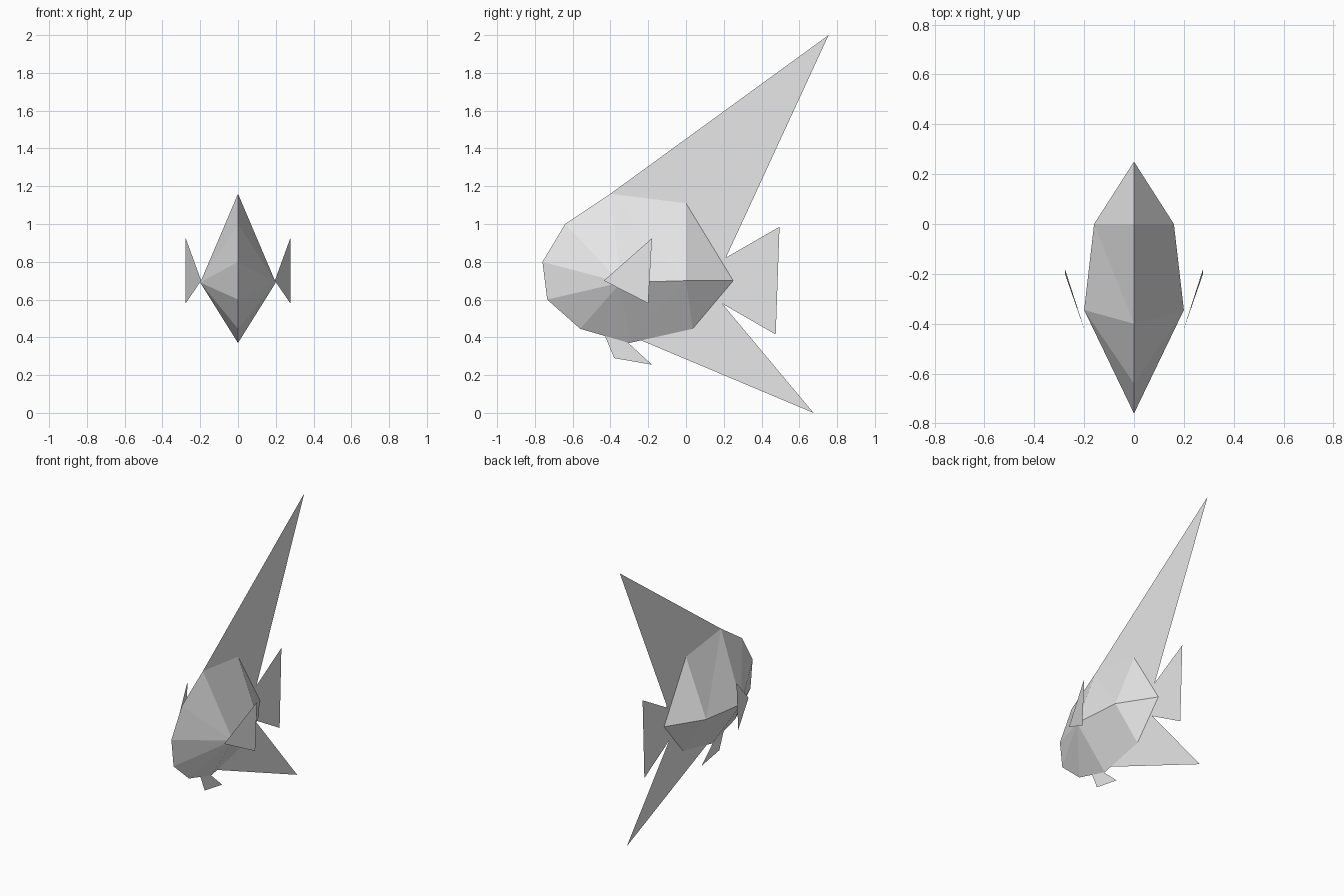
import bpy
import bmesh

cube = bpy.data.objects.get("Cube")
if cube:
    bpy.data.objects.remove(cube, do_unlink=True)

grey = bpy.data.materials.new("light_grey")
grey.use_nodes = True
COLOUR = (0.8, 0.8, 0.8, 1)
grey.diffuse_color = COLOUR
grey.node_tree.nodes["Principled BSDF"].inputs["Base Color"].default_value = COLOUR


def finish(name, bm):
    mesh = bpy.data.meshes.new(name)
    bm.to_mesh(mesh)
    bm.free()
    mesh.materials.append(grey)
    obj = bpy.data.objects.new(name, mesh)
    bpy.context.collection.objects.link(obj)
    return obj


def fin(name, points):
    """Thin single-sheet fin from its corner points."""
    bm = bmesh.new()
    bm.faces.new([bm.verts.new(p) for p in points])
    return finish(name, bm)


# Body: side outline from the tail tip over the back, nose and belly
outline = [(0.25, 0.70), (0.0, 1.11), (-0.40, 1.16), (-0.64, 1.0),
           (-0.76, 0.80), (-0.735, 0.60), (-0.56, 0.445),
           (-0.30, 0.37), (0.035, 0.445)]
bm = bmesh.new()
for side in (1, -1):
    rim = [bm.verts.new((0, y, z)) for y, z in outline]
    cheek = bm.verts.new((side * 0.20, -0.345, 0.69))
    flank = bm.verts.new((side * 0.16, 0.0, 0.70))
    faces = []
    for i in range(len(rim)):
        # The front of the outline fans to the cheek, the rear to the flank
        hub = cheek if 2 <= i <= 6 else flank
        faces.append([rim[i], rim[(i + 1) % len(rim)], hub])
    faces += [[flank, rim[2], cheek], [cheek, rim[7], flank]]
    for face in faces:
        bm.faces.new(face)
bmesh.ops.remove_doubles(bm, verts=bm.verts, dist=0.001)
bmesh.ops.recalc_face_normals(bm, faces=bm.faces)
finish("body", bm)

# Fins on the centre plane, rooted inside the body
centre_fins = {
    "dorsal_fin": [(-0.40, 1.16), (0.155, 0.70), (0.755, 2.0)],
    "tail_fin": [(-0.01, 0.695), (0.475, 0.415), (0.495, 0.985)],
    "anal_fin": [(-0.30, 0.41), (0.675, 0.0), (0.09, 0.70)],
    "pelvic_fin": [(-0.48, 0.53), (-0.38, 0.29), (-0.18, 0.255)],
}
for name, points in centre_fins.items():
    fin(name, [(0, y, z) for y, z in points])

# Side fins flaring outward from the cheeks
for side, name in ((1, "left_side_fin"), (-1, "right_side_fin")):
    points = [(side * 0.195, -0.435, 0.70), (side * 0.277, -0.20, 0.58),
              (side * 0.277, -0.18, 0.925)]
    fin(name, points if side == 1 else points[::-1])
